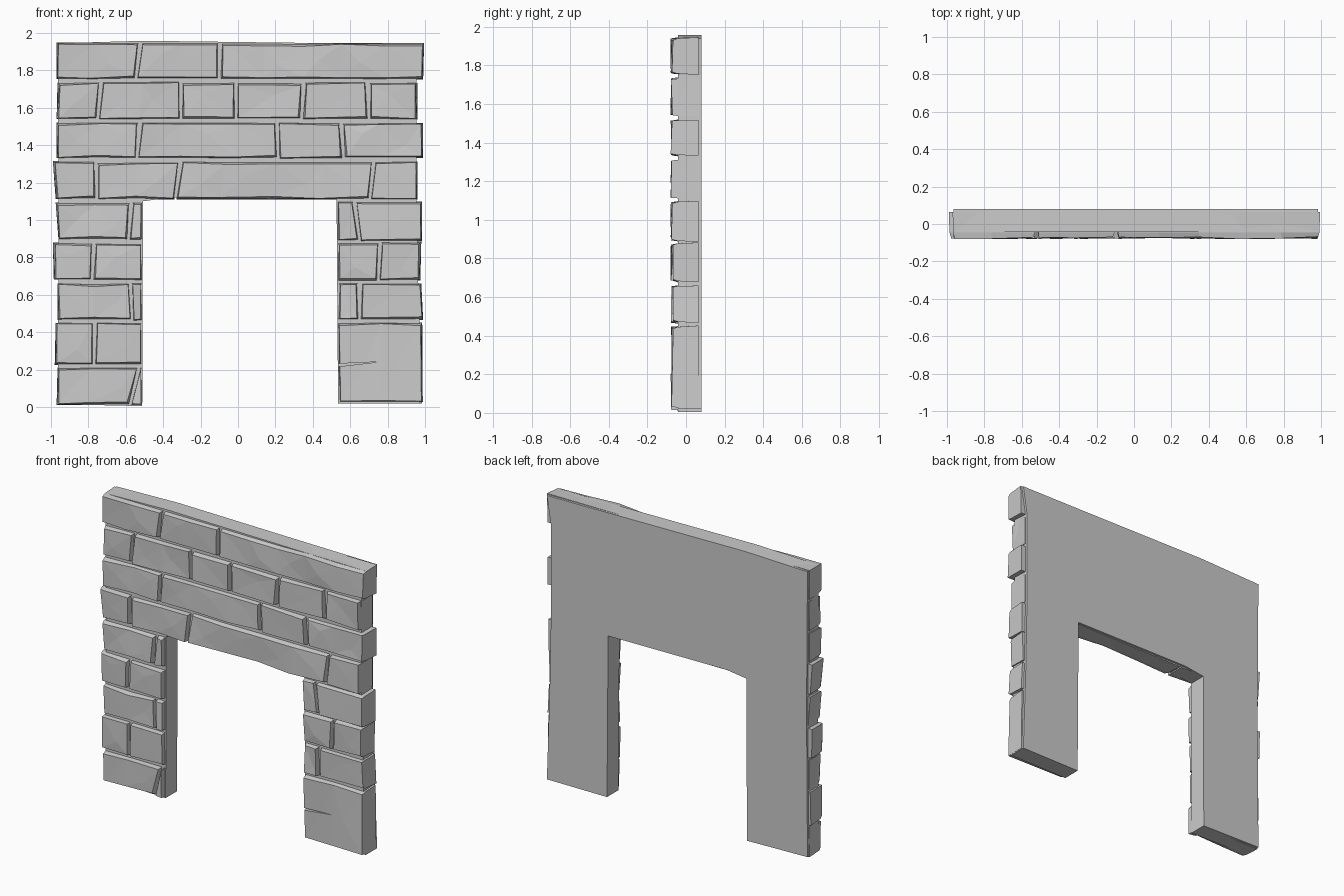
import bpy, bmesh, random
from mathutils import Vector

if "Cube" in bpy.data.objects:
    bpy.data.objects.remove(bpy.data.objects["Cube"])

random.seed(7)
J = random.uniform


def make_object(name, bm):
    bmesh.ops.recalc_face_normals(bm, faces=bm.faces)
    me = bpy.data.meshes.new(name)
    bm.to_mesh(me)
    bm.free()
    ob = bpy.data.objects.new(name, me)
    bpy.context.collection.objects.link(ob)
    return ob


def prism(name, outline, y0, y1):
    """Extrude an x/z outline from y0 to y1."""
    bm = bmesh.new()
    face = bm.faces.new([bm.verts.new((x, y0, z)) for x, z in outline])
    ext = bmesh.ops.extrude_face_region(bm, geom=[face])["geom"]
    moved = [v for v in ext if isinstance(v, bmesh.types.BMVert)]
    bmesh.ops.translate(bm, vec=(0, y1 - y0, 0), verts=moved)
    return make_object(name, bm)


def stone(name, left, right, z0, z1):
    """Rough block: left/right are (bottom x, top x) of the slanted ends."""
    bm = bmesh.new()
    width = (right[0] + right[1] - left[0] - left[1]) / 2
    n = max(1, round(width / 0.24))
    tight = min(0.012, width * 0.15)
    rings = []
    for i in range(n + 1):
        t = i / n
        xb = left[0] + (right[0] - left[0]) * t
        xt = left[1] + (right[1] - left[1]) * t
        inset = tight if i == 0 else -tight if i == n else J(-.03, .03)
        yb, yt = J(-.08, -.066), J(-.08, -.066)
        db, dt = J(.004, .018), J(.004, .018)
        rings.append([bm.verts.new(p) for p in (
            (xb, .065, z0), (xb + inset * .3, -.045, z0 + db * .4),
            (xb + inset * J(.5, 1.2), yb, z0 + db),
            (xt + inset * J(.5, 1.2), yt, z1 - dt),
            (xt + inset * .3, -.045, z1 - dt * .4), (xt, .065, z1))])
    for a, b in zip(rings, rings[1:]):
        for k in range(6):
            m = (k + 1) % 6
            f = bm.faces.new((a[k], a[m], b[m], b[k]))
            # chipped front: split into facets around an off-centre point
            if k == 2 and width > .1:
                c = f.calc_center_median()
                p = bmesh.ops.poke(bm, faces=[f])["verts"][0]
                p.co = c + Vector((J(-.04, .04), J(-.005, .003), J(-.04, .04)))
    bm.faces.new(rings[0])
    bm.faces.new(rings[-1])
    return make_object(name, bm)


# Backing wall with the doorway
prism("backing_wall", [
    (-.965, .015), (-.512, .005), (-.508, 1.10), (-.36, 1.12), (.527, 1.112),
    (.535, .02), (.985, .02), (.965, .6), (.955, 1.1), (.955, 1.75),
    (.985, 1.94), (.5, 1.945), (-.5, 1.958), (-.965, 1.945), (-.958, 1.0)],
    -.042, .08)

# Courses: bottom z, top z, then joints as (bottom x, top x)
courses = [
    (1.75, 1.95, [(-.97, -.97), (-.545, -.52), (-.10, -.095), (.99, .995)]),
    (1.535, 1.74, [(-.97, -.965), (-.75, -.735), (-.305, -.305),
                   (-.01, -.01), (.34, .35), (.70, .695), (.96, .96)]),
    (1.325, 1.525, [(-.97, -.97), (-.54, -.525), (.215, .21),
                    (.565, .55), (.99, .99)]),
    (1.11, 1.315, [(-.975, -.99), (-.755, -.76), (-.335, -.31),
                   (.705, .725), (.96, .96)]),
    (.89, 1.10, [(-.96, -.975), (-.585, -.57), (-.513, -.511)]),
    (.885, 1.10, [(.532, .53), (.65, .625), (.985, .985)]),
    (.675, .88, [(-.985, -.99), (-.78, -.77), (-.513, -.513)]),
    (.67, .885, [(.533, .533), (.75, .76), (.975, .98)]),
    (.46, .665, [(-.965, -.965), (-.565, -.575), (-.514, -.514)]),
    (.465, .665, [(.535, .535), (.65, .65), (.99, .98)]),
    (.22, .455, [(-.98, -.975), (-.77, -.765), (-.514, -.514)]),
    (.01, .215, [(-.97, -.965), (-.575, -.53), (-.514, -.514)]),
    (.02, .46, [(.537, .535), (.988, .985)]),
]
gap = .005
for r, (z0, z1, joints) in enumerate(courses, 1):
    for s, (a, b) in enumerate(zip(joints, joints[1:]), 1):
        left = [x + gap * (s > 1) for x in a]
        right = [x - gap * (s < len(joints) - 1) for x in b]
        block = stone(f"stone_{r}_{s}", left, right,
                      z0 + J(0, .008), z1 - J(0, .008))

# Crack cut into the large bottom right stone
cutter = prism("crack_cutter", [(.5, .212), (.76, .242), (.5, .23)], -.2, -.04)
cutter.hide_render = True
cutter.hide_viewport = True
mod = block.modifiers.new("crack", "BOOLEAN")
mod.operation = 'DIFFERENCE'
mod.object = cutter
